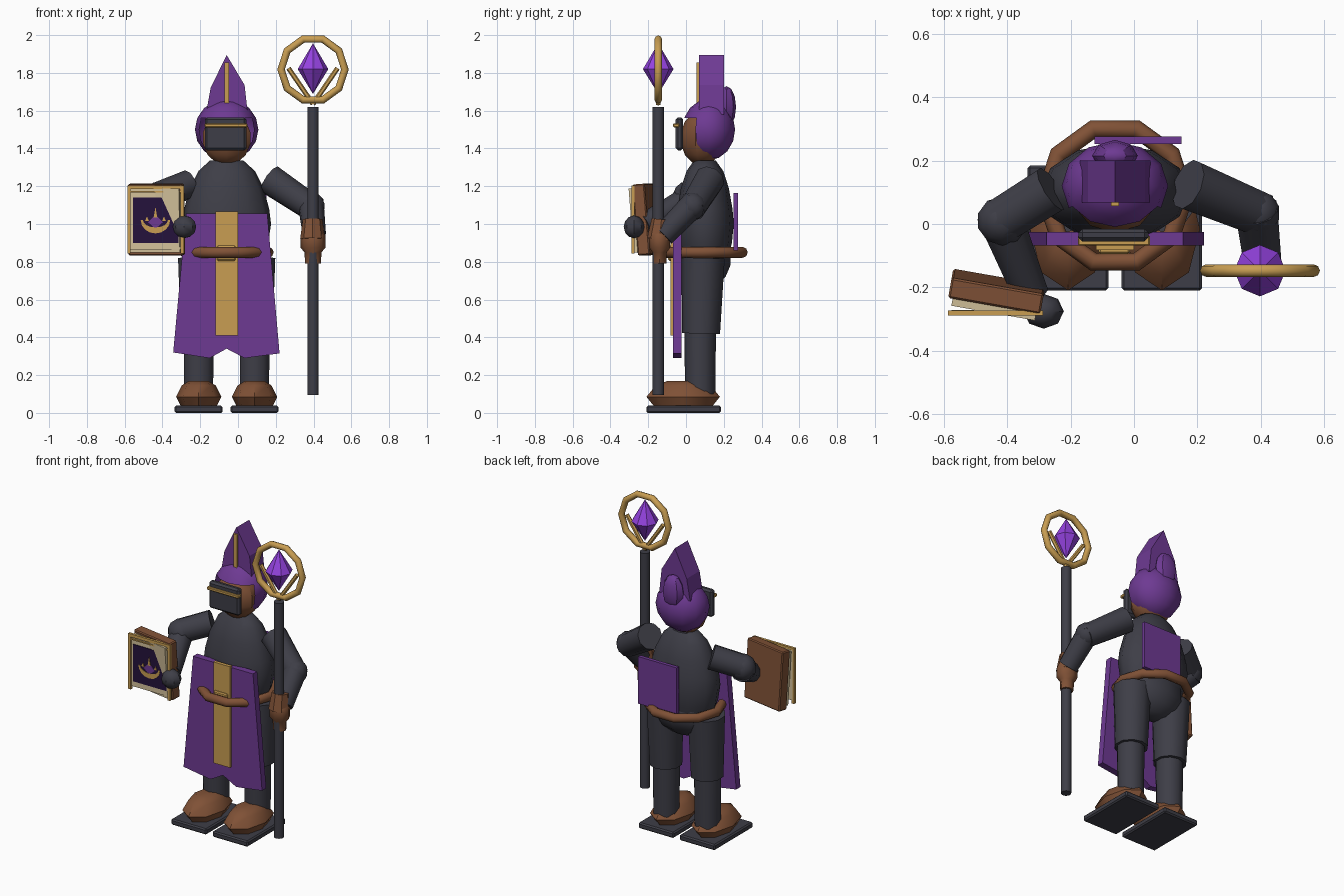
import bpy, bmesh, math
from mathutils import Vector, Matrix

if "Cube" in bpy.data.objects:
    bpy.data.objects.remove(bpy.data.objects["Cube"])

CX, CY = -0.06, 0.09          # body axis


def mat(name, rgb):
    m = bpy.data.materials.new(name)
    m.diffuse_color = (*rgb, 1)
    m.use_nodes = True
    m.node_tree.nodes["Principled BSDF"].inputs["Base Color"].default_value = m.diffuse_color
    return m


CHARCOAL = mat("charcoal cloth", (0.048, 0.048, 0.063))
PURPLE = mat("royal purple", (0.155, 0.042, 0.29))
GOLD = mat("gold", (0.58, 0.34, 0.085))
BROWN = mat("brown leather", (0.215, 0.083, 0.037))
GEM = mat("bright violet", (0.30, 0.055, 0.75))
CREAM = mat("parchment", (0.66, 0.54, 0.33))
INDIGO = mat("deep indigo", (0.018, 0.006, 0.045))


def finish(name, bm, m, smooth=None):
    bmesh.ops.recalc_face_normals(bm, faces=bm.faces)
    me = bpy.data.meshes.new(name)
    bm.to_mesh(me)
    bm.free()
    me.materials.append(m)
    ob = bpy.data.objects.new(name, me)
    bpy.context.collection.objects.link(ob)
    if smooth:
        bpy.ops.object.select_all(action='DESELECT')
        ob.select_set(True)
        bpy.context.view_layer.objects.active = ob
        bpy.ops.object.shade_smooth_by_angle(angle=math.radians(smooth))
    return ob


def box(name, lo, hi, m, bevel=0.0, rot=None):
    bm = bmesh.new()
    lo, hi = Vector(lo), Vector(hi)
    bmesh.ops.create_cube(bm, size=1)
    bmesh.ops.scale(bm, vec=hi - lo, verts=bm.verts)
    if bevel:
        bmesh.ops.bevel(bm, geom=bm.edges[:], offset=bevel, segments=1, affect='EDGES')
    bm.transform(Matrix.Translation((lo + hi) / 2) @ (rot or Matrix()))
    return finish(name, bm, m)


def ball(name, c, r, m, seg=10, rings=7, smooth=35, keep=None):
    bm = bmesh.new()
    bmesh.ops.create_uvsphere(bm, u_segments=seg, v_segments=rings, radius=1)
    bm.transform(Matrix.Translation(c) @ Matrix.Diagonal((*r, 1)))
    if keep:
        cut = [f for f in bm.faces if not keep(f.calc_center_median())]
        bmesh.ops.delete(bm, geom=cut, context='FACES')
    return finish(name, bm, m, smooth)


def limb(name, a, b, r1, r2, m, seg=10, smooth=40):
    a, b = Vector(a), Vector(b)
    bm = bmesh.new()
    bmesh.ops.create_cone(bm, cap_ends=True, segments=seg, radius1=r1, radius2=r2, depth=(b - a).length)
    rot = (b - a).to_track_quat('Z', 'Y').to_matrix().to_4x4()
    bm.transform(Matrix.Translation((a + b) / 2) @ rot)
    return finish(name, bm, m, smooth)


def lathe(name, c, prof, sy, m, seg=12, smooth=45):
    bm = bmesh.new()
    rings = [[bm.verts.new((c[0] + r * math.cos(t), c[1] + sy * r * math.sin(t), z))
              for t in (2 * math.pi * i / seg for i in range(seg))] for r, z in prof]
    for p, q in zip(rings, rings[1:]):
        for i in range(seg):
            j = (i + 1) % seg
            bm.faces.new((p[i], p[j], q[j], q[i]))
    bm.faces.new(rings[0])
    bm.faces.new(rings[-1])
    return finish(name, bm, m, smooth)


def panel(name, pts, y0, y1, m):
    bm = bmesh.new()
    f = bm.faces.new([bm.verts.new((x, y0, z)) for x, z in pts])
    ext = bmesh.ops.extrude_face_region(bm, geom=[f])
    bmesh.ops.translate(bm, vec=(0, y1 - y0, 0),
                        verts=[v for v in ext['geom'] if isinstance(v, bmesh.types.BMVert)])
    return finish(name, bm, m)


def ring(name, c, R, r, m, upright=False, n=10, k=8):
    bm = bmesh.new()
    loops = []
    for i in range(n):
        t = 2 * math.pi * i / n
        row = []
        for j in range(k):
            s = 2 * math.pi * j / k
            d = R + r * math.cos(s)
            u, v, w = d * math.cos(t), d * math.sin(t), r * math.sin(s)
            row.append(bm.verts.new((u, w, v) if upright else (u, v, w)))
        loops.append(row)
    for i in range(n):
        p, q = loops[i], loops[(i + 1) % n]
        for j in range(k):
            bm.faces.new((p[j], q[j], q[(j + 1) % k], p[(j + 1) % k]))
    bmesh.ops.translate(bm, vec=c, verts=bm.verts)
    return finish(name, bm, m, 50)


# Torso, pelvis and belt
lathe("torso", (CX, 0.1), [(0.19, 0.82), (0.22, 0.9), (0.235, 1.0), (0.225, 1.08), (0.195, 1.19),
                           (0.15, 1.28), (0.09, 1.335)], 0.65, CHARCOAL)
ball("pelvis", (CX, 0.1, 0.82), (0.215, 0.14, 0.16), CHARCOAL)
ring("belt", (CX, 0.09, 0.85), 0.22, 0.029, BROWN)

# Legs, shoes and soles
for side, s in (("left", -1), ("right", 1)):
    x = CX + s * 0.148
    limb(side + "_thigh", (x, 0.08, 0.42), (x, 0.09, 0.82), 0.1, 0.115, CHARCOAL)
    limb(side + "_shin", (x, 0.075, 0.1), (x, 0.075, 0.46), 0.08, 0.084, CHARCOAL)
    lathe(side + "_shoe", (x, -0.015), [(0.095, 0.035), (0.12, 0.085), (0.09, 0.145), (0.05, 0.17)],
          1.62, BROWN, 8, 40)
    box(side + "_sole", (x - 0.127, -0.21, 0), (x + 0.127, 0.185, 0.038), CHARCOAL, 0.008)

# Tabard with gold stripe and buckle, and rear cloth
panel("tabard", [(-0.275, 1.055), (-0.343, 0.32), (-0.15, 0.29), (CX, 0.34), (0.035, 0.29),
                 (0.22, 0.315), (0.155, 1.055)], -0.068, -0.025, PURPLE)
box("tabard_stripe", (-0.12, -0.082, 0.41), (0.0, -0.06, 1.065), GOLD)
box("buckle", (-0.112, -0.094, 0.805), (-0.013, -0.075, 0.885), GOLD, 0.006)
box("rear_cloth", (-0.125, 0.252, 0.86), (0.15, 0.275, 1.165), PURPLE)

# Head, hood and crest
ball("face", (CX, 0.085, 1.455), (0.135, 0.115, 0.145), BROWN)
ball("hood", (CX, 0.12, 1.5), (0.168, 0.14, 0.162), PURPLE, 12, 8,
     keep=lambda p: p.y > 0.065 or p.z > 1.54)
ball("hood_tip", (CX, 0.215, 1.62), (0.072, 0.05, 0.11), PURPLE, 8, 6)
panel("crest", [(-0.17, 1.58), (-0.145, 1.72), (CX, 1.895), (0.035, 1.735), (0.052, 1.58)],
      0.068, 0.2, PURPLE)
box("crest_stripe", (CX - 0.012, 0.056, 1.6), (CX + 0.012, 0.072, 1.855), GOLD)

# Visor
box("visor", (-0.175, -0.055, 1.39), (0.045, -0.015, 1.565), CHARCOAL, 0.012)
box("visor_band", (-0.177, -0.068, 1.512), (0.05, -0.035, 1.532), GOLD, 0.004)

# Staff arm with gauntlet
limb("staff_upper_arm", (0.17, 0.125, 1.235), (0.4, 0.03, 1.08), 0.082, 0.072, CHARCOAL)
ball("staff_elbow", (0.39, 0.035, 1.095), (0.072, 0.072, 0.072), CHARCOAL)
limb("staff_forearm", (0.385, 0.05, 1.115), (0.405, -0.12, 0.94), 0.07, 0.062, CHARCOAL)
limb("gauntlet_cuff", (0.395, -0.13, 1.025), (0.395, -0.14, 0.92), 0.052, 0.066, BROWN, 8)
lathe("gauntlet", (0.397, -0.14), [(0.042, 0.79), (0.045, 0.85), (0.066, 0.875), (0.066, 0.94), (0.05, 0.965)],
      0.85, BROWN, 8)

# Book arm
limb("book_upper_arm", (-0.26, 0.11, 1.21), (-0.42, 0.01, 1.15), 0.078, 0.075, CHARCOAL)
ball("book_elbow", (-0.415, 0.01, 1.145), (0.082, 0.08, 0.082), CHARCOAL)
limb("book_forearm", (-0.425, 0.03, 1.14), (-0.325, -0.22, 1.0), 0.073, 0.058, CHARCOAL)
ball("book_hand", (-0.285, -0.275, 0.985), (0.064, 0.055, 0.06), CHARCOAL, 8, 6)

# Staff with ring, prongs and gem
SX, SY, SZ = 0.397, -0.147, 1.818
limb("staff_pole", (SX, SY, 0.095), (SX, SY, 1.62), 0.031, 0.031, CHARCOAL, 10)
ring("staff_ring", (SX, SY, SZ), 0.169, 0.02, GOLD, True)
for side, s in (("left", -1), ("right", 1)):
    limb(side + "_prong", (SX, SY, 1.635), (SX + s * 0.13, SY, 1.825), 0.013, 0.013, GOLD, 6)
lathe("gem", (SX, SY), [(0.001, 1.69), (0.081, 1.82), (0.001, 1.955)], 1, GEM, 8, 20)

# Book: tilted cover and pages behind an upright framed plate
tilt = Matrix.Rotation(math.radians(-10), 4, 'Z') @ Matrix.Rotation(math.radians(4.5), 4, 'X')
box("book_cover", (-0.58, -0.245, 0.835), (-0.285, -0.18, 1.212), BROWN, 0.006, tilt)
box("book_pages", (-0.572, -0.268, 0.85), (-0.305, -0.23, 1.19), CREAM, 0, tilt)
box("book_page_plate", (-0.575, -0.279, 0.865), (-0.30, -0.271, 1.19), CREAM)
box("book_panel", (-0.555, -0.284, 0.9), (-0.315, -0.278, 1.14), INDIGO)
for x in (-0.577, -0.296):
    box("book_frame_side", (x - 0.009, -0.288, 0.845), (x + 0.009, -0.272, 1.205), GOLD)
for z, h in ((1.195, 0.01), (1.172, 0.004)):
    box("book_frame_rail", (-0.586, -0.288, z - h), (-0.287, -0.272, z + h), GOLD)

# Painted panel ornament: gold crescent with rays around a violet lozenge
EX, EZ = -0.437, 1.02
arc = [math.pi + math.pi * i / 8 for i in range(9)]
pts = [(EX + 0.078 * math.cos(t), EZ + 0.07 * math.sin(t)) for t in arc]
pts += [(EX + 0.066 * math.cos(t), EZ + 0.038 * math.sin(t)) for t in reversed(arc)]
panel("ornament_crescent", pts, -0.2865, -0.283, GOLD)
for dx, h in ((-0.045, 0.02), (0, 0.07), (0.045, 0.02)):
    panel("ornament_ray", [(EX + dx - 0.01, EZ - 0.01 + h / 3), (EX + dx, EZ + h),
                           (EX + dx + 0.01, EZ - 0.01 + h / 3)], -0.2875, -0.283, GOLD)
panel("ornament_lozenge", [(EX - 0.04, EZ - 0.01), (EX, EZ - 0.045), (EX + 0.04, EZ - 0.01), (EX, EZ + 0.03)],
      -0.286, -0.283, PURPLE)
